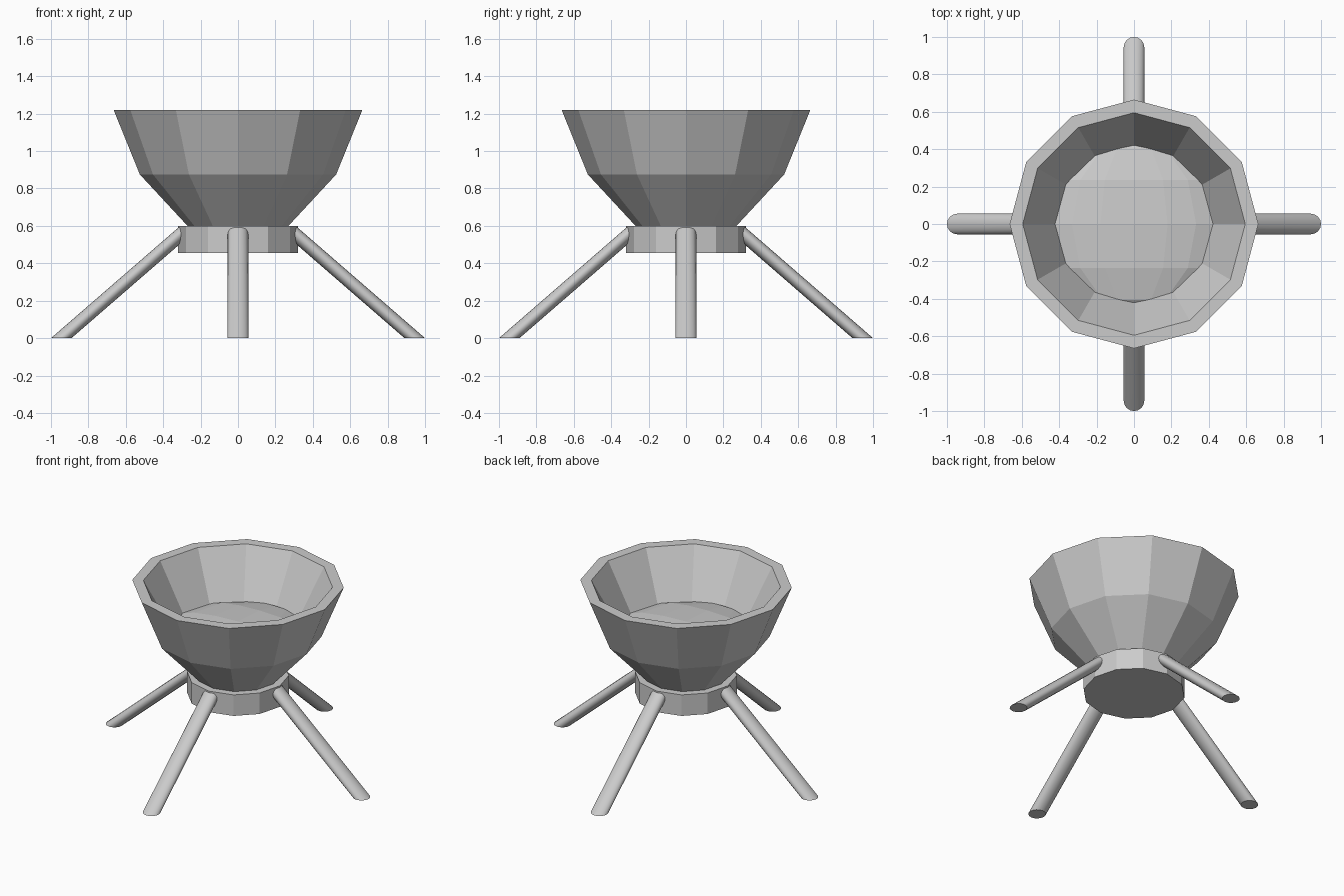
import bpy, bmesh, math
from mathutils import Matrix, Vector

if "Cube" in bpy.data.objects:
    bpy.data.objects.remove(bpy.data.objects["Cube"], do_unlink=True)

grey = bpy.data.materials.new("light grey")
grey.use_nodes = True
grey.diffuse_color = (0.6, 0.6, 0.6, 1)
grey.node_tree.nodes["Principled BSDF"].inputs["Base Color"].default_value = (0.6, 0.6, 0.6, 1)


def finish(bm, name):
    bmesh.ops.recalc_face_normals(bm, faces=bm.faces)
    mesh = bpy.data.meshes.new(name)
    bm.to_mesh(mesh)
    bm.free()
    mesh.materials.append(grey)
    obj = bpy.data.objects.new(name, mesh)
    bpy.context.collection.objects.link(obj)
    return obj


def lathe(name, profile, sides=12):
    """Turn (radius, height) points into a closed faceted solid."""
    bm = bmesh.new()
    rings = []
    for r, z in profile:
        angles = [math.tau * i / sides for i in range(sides)]
        rings.append([bm.verts.new((r * math.cos(a), r * math.sin(a), z)) for a in angles])
    for low, high in zip(rings, rings[1:]):
        for i in range(sides):
            j = (i + 1) % sides
            bm.faces.new((low[i], low[j], high[j], high[i]))
    bm.faces.new(rings[0])
    bm.faces.new(rings[-1])
    return finish(bm, name)


# Hub under the bowl
lathe("base_hub", [(0.32, 0.455), (0.32, 0.6)])

# Bowl: outside wall, rim, inside wall
lathe("bowl", [(0.27, 0.6), (0.525, 0.875), (0.665, 1.22),
               (0.595, 1.22), (0.42, 0.9), (0.2, 0.68)])

# Shallow mound filling the bowl, with its poles along y
bm = bmesh.new()
bmesh.ops.create_uvsphere(bm, u_segments=16, v_segments=6, radius=0.47)
bmesh.ops.rotate(bm, verts=bm.verts, matrix=Matrix.Rotation(math.pi / 2, 3, 'X'))
bmesh.ops.scale(bm, verts=bm.verts, vec=(1, 1, 0.2))
bmesh.ops.bisect_plane(bm, geom=bm.verts[:] + bm.edges[:] + bm.faces[:],
                       plane_co=(0, 0, 0), plane_no=(0, 0, 1), clear_inner=True)
bmesh.ops.translate(bm, verts=bm.verts, vec=(0, 0, 0.865))
mound = finish(bm, "mound")

# Four slanted legs: upright cylinders sheared outwards
LEG_TOP, INNER, OUTER = 0.59, 0.265, 0.945
for i, side in enumerate(("left", "back", "right", "front")):
    bm = bmesh.new()
    bmesh.ops.create_cone(bm, cap_ends=True, segments=16, radius1=0.055,
                          radius2=0.055, depth=LEG_TOP)
    for v in bm.verts:
        v.co += Vector((OUTER if v.co.z < 0 else INNER, 0, LEG_TOP / 2))
    bmesh.ops.rotate(bm, verts=bm.verts, matrix=Matrix.Rotation(i * math.pi / 2, 3, 'Z'))
    leg = finish(bm, side + "_leg")
    bpy.ops.object.select_all(action='DESELECT')
    leg.select_set(True)
    bpy.context.view_layer.objects.active = leg
    bpy.ops.object.shade_smooth_by_angle(angle=math.radians(35))
